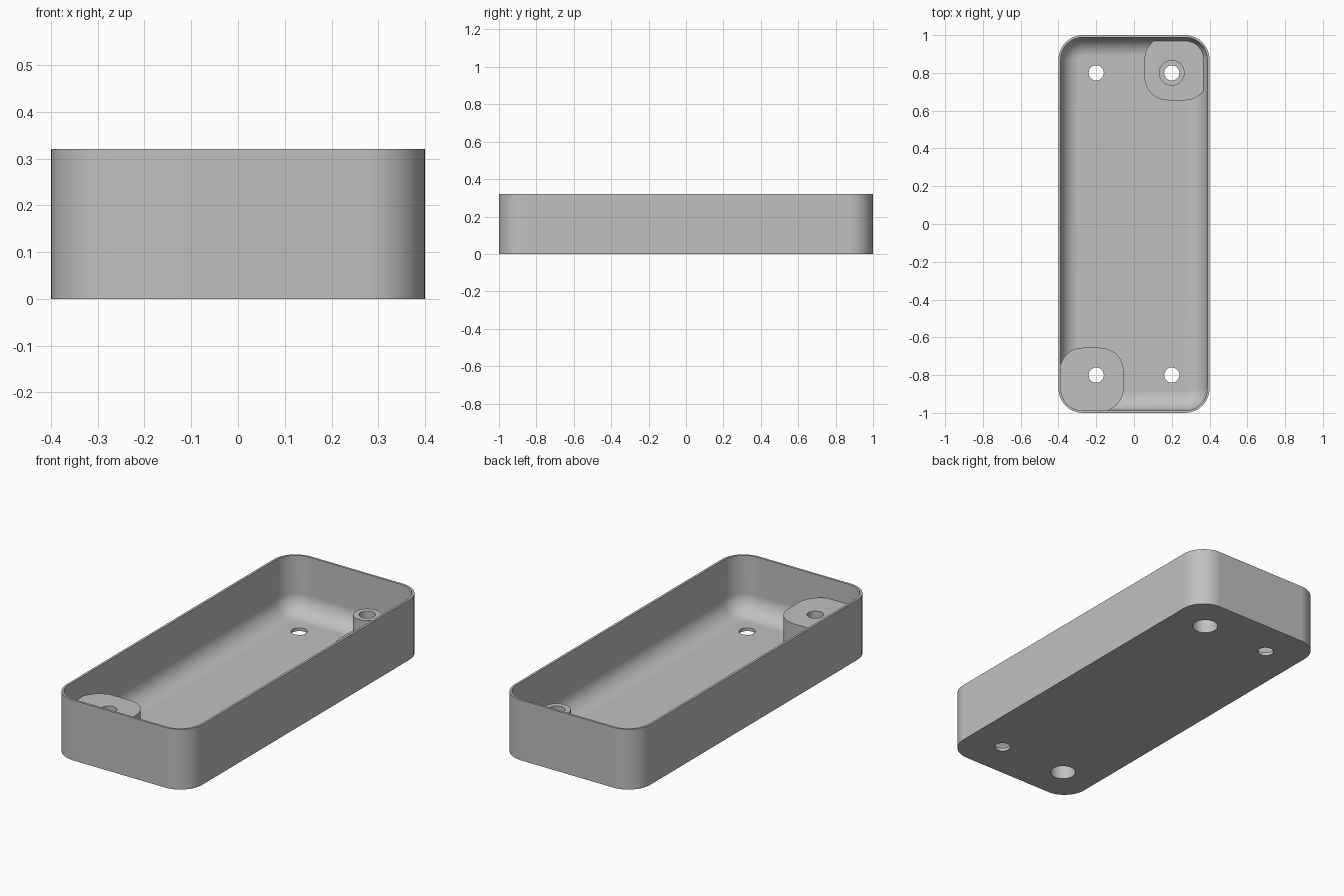
import bpy, bmesh, math

if "Cube" in bpy.data.objects:
    bpy.data.objects.remove(bpy.data.objects["Cube"], do_unlink=True)

HALF_X, HALF_Y, HEIGHT = 0.4, 1.0, 0.32
CORNER, WALL, FLOOR, FILLET = 0.13, 0.012, 0.017, 0.1
BOSS_TOP, PAD_TOP = 0.213, 0.058
HOLE_R, BORE_R, TUBE_R = 0.04, 0.064, 0.068
BORE_TOP = 0.16

grey = bpy.data.materials.new("plain grey")
grey.use_nodes = True
grey.diffuse_color = (0.53, 0.53, 0.53, 1)
grey.node_tree.nodes["Principled BSDF"].inputs["Base Color"].default_value = grey.diffuse_color


def rounded_ring(bm, cx, cy, hx, hy, r, z, steps=12):
    """One loop of vertices around a rounded rectangle."""
    ring = []
    for quarter, (sx, sy) in enumerate([(1, 1), (-1, 1), (-1, -1), (1, -1)]):
        for i in range(steps + 1):
            a = math.pi / 2 * (quarter + i / steps)
            ring.append(bm.verts.new((cx + sx * (hx - r) + r * math.cos(a),
                                      cy + sy * (hy - r) + r * math.sin(a), z)))
    return ring


def loft(name, layers):
    """Closed solid through rounded rectangles (cx, cy, hx, hy, r, z)."""
    bm = bmesh.new()
    rings = [rounded_ring(bm, *layer) for layer in layers]
    for a, b in zip(rings, rings[1:]):
        for i in range(len(a)):
            j = (i + 1) % len(a)
            bm.faces.new((a[i], a[j], b[j], b[i]))
    bm.faces.new(rings[0][::-1])
    bm.faces.new(rings[-1])
    bmesh.ops.recalc_face_normals(bm, faces=bm.faces)
    mesh = bpy.data.meshes.new(name)
    bm.to_mesh(mesh)
    bm.free()
    mesh.materials.append(grey)
    obj = bpy.data.objects.new(name, mesh)
    bpy.context.collection.objects.link(obj)
    return obj


def cylinder(name, x, y, r, z0, z1):
    bpy.ops.mesh.primitive_cylinder_add(vertices=48, radius=r, depth=z1 - z0,
                                        location=(x, y, (z0 + z1) / 2))
    obj = bpy.context.object
    obj.name = name
    obj.data.materials.append(grey)
    return obj


def combine(target, other, operation):
    """Apply a boolean and discard the helper."""
    bpy.ops.object.select_all(action='DESELECT')
    bpy.context.view_layer.objects.active = target
    target.select_set(True)
    mod = target.modifiers.new(operation, 'BOOLEAN')
    mod.object, mod.operation, mod.solver = other, operation, 'EXACT'
    bpy.ops.object.modifier_apply(modifier=mod.name)
    bpy.data.objects.remove(other, do_unlink=True)


def shell_layer(inset, z):
    return (0, 0, HALF_X - inset, HALF_Y - inset, CORNER - inset, z)


# Thin-walled tray with a rounded inside edge along the floor
layers = [shell_layer(0, 0), shell_layer(0, HEIGHT), shell_layer(WALL, HEIGHT)]
for i in range(11):
    a = math.pi / 2 * i / 10
    layers.append(shell_layer(WALL + FILLET * (1 - math.cos(a)),
                              FLOOR + FILLET * (1 - math.sin(a))))
tray = loft("tray", layers)

# Corner pads, embedded in the walls: a tall one and a low one
inner, outer = 0.055, 0.006
x0, x1 = inner, HALF_X - outer
y0, y1 = 0.655, HALF_Y - outer
for side, top in ((-1, BOSS_TOP), (1, PAD_TOP)):
    pad = (side * (x0 + x1) / 2, side * (y0 + y1) / 2, (x1 - x0) / 2, (y1 - y0) / 2, CORNER - outer)
    combine(tray, loft("pad", [pad + (FLOOR / 2,), pad + (top,)]), 'UNION')

# Raised tube on the low pad
combine(tray, cylinder("tube", 0.2, 0.8, TUBE_R, FLOOR, BOSS_TOP), 'UNION')

# Four screw holes, with wide bores from below under the two pads
for sx in (-1, 1):
    for sy in (-1, 1):
        x, y = sx * 0.2, sy * 0.8
        combine(tray, cylinder("hole", x, y, HOLE_R, -0.1, HEIGHT), 'DIFFERENCE')
        if sx == sy:
            combine(tray, cylinder("bore", x, y, BORE_R, -0.1, BORE_TOP), 'DIFFERENCE')

# Smooth shading with crisp edges
bpy.ops.object.select_all(action='DESELECT')
tray.select_set(True)
bpy.context.view_layer.objects.active = tray
bpy.ops.object.shade_smooth_by_angle(angle=math.radians(30))
weighted = tray.modifiers.new("weighted normals", 'WEIGHTED_NORMAL')
weighted.keep_sharp = True
